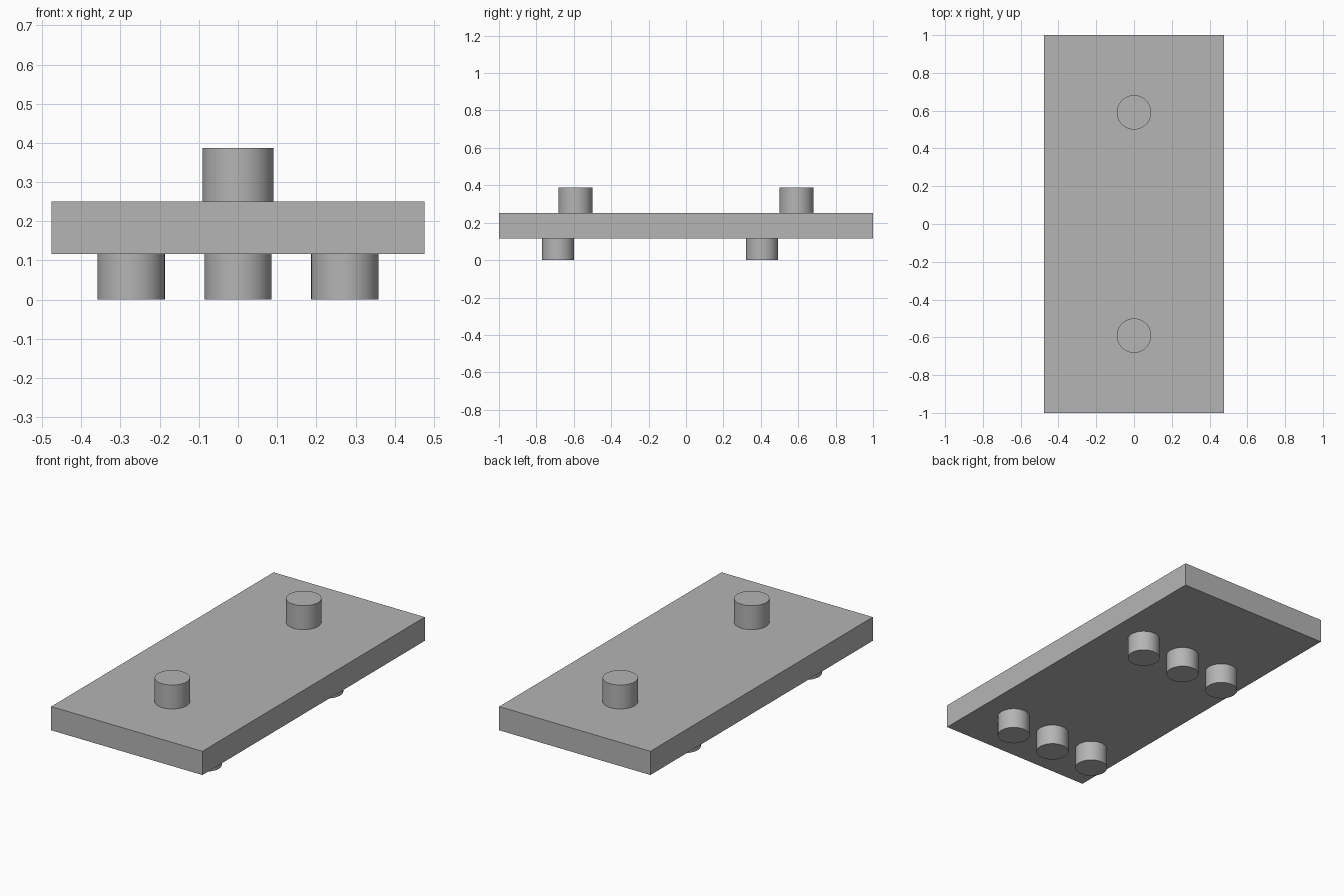
import bpy
from math import radians

default = bpy.data.objects.get("Cube")
if default:
    bpy.data.objects.remove(default, do_unlink=True)

grey = bpy.data.materials.new("mid grey")
grey.use_nodes = True
color = (0.46, 0.46, 0.46, 1)
grey.diffuse_color = color
grey.node_tree.nodes["Principled BSDF"].inputs["Base Color"].default_value = color

PLATE_BOTTOM, PLATE_TOP = 0.116, 0.251
PEG_TOP = 0.387


def peg(name, x, y, radius, bottom, top):
    """Upright round peg with smooth sides and sharp rims."""
    bpy.ops.mesh.primitive_cylinder_add(
        vertices=64, radius=radius, depth=top - bottom,
        location=(x, y, (bottom + top) / 2))
    obj = bpy.context.object
    obj.name = name
    obj.data.materials.append(grey)
    bpy.ops.object.shade_smooth_by_angle(angle=radians(30))


# Flat rectangular plate
bpy.ops.mesh.primitive_cube_add(size=1, location=(0, 0, (PLATE_BOTTOM + PLATE_TOP) / 2))
plate = bpy.context.object
plate.name = "plate"
plate.scale = (0.952, 2, PLATE_TOP - PLATE_BOTTOM)
bpy.ops.object.transform_apply(location=False, rotation=False, scale=True)
plate.data.materials.append(grey)

# One peg near each end of the top
for end, y in (("front", -0.591), ("back", 0.591)):
    peg(f"top_peg_{end}", 0, y, 0.091, PLATE_TOP, PEG_TOP)

# Two rows of three feet underneath
for row, y in (("front", -0.684), ("back", 0.407)):
    for side, x in (("right", -0.273), ("middle", 0), ("left", 0.273)):
        peg(f"foot_{row}_{side}", x, y, 0.086, 0, PLATE_BOTTOM)
